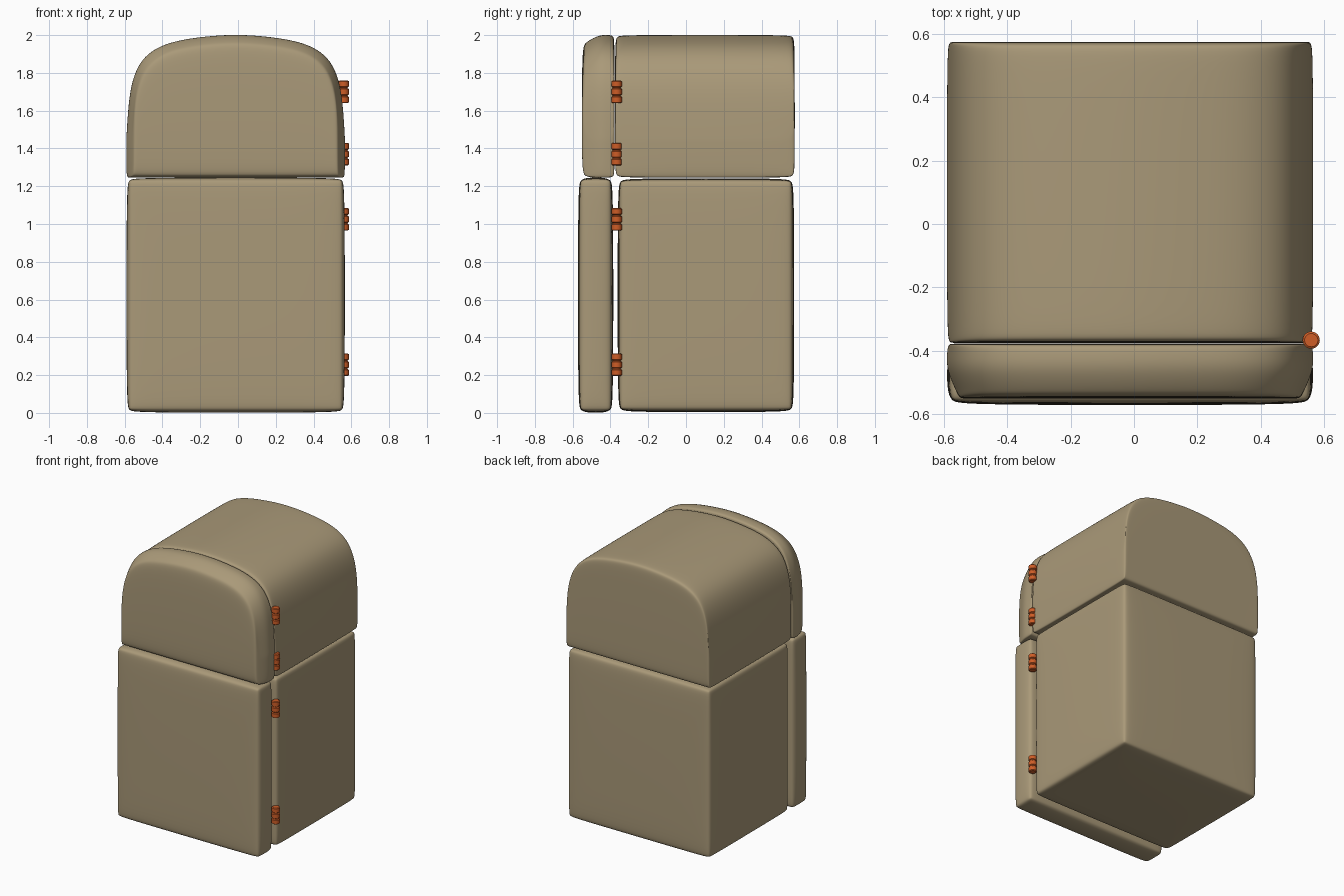
import bpy, bmesh
from mathutils import Vector

if "Cube" in bpy.data.objects:
    bpy.data.objects.remove(bpy.data.objects["Cube"])

CX = -0.0125          # body centre line in x
HW = 0.579            # body half width
ARCH = [(0, 2.003), (0.12, 1.997), (0.24, 1.983), (0.34, 1.963), (0.42, 1.932), (0.49, 1.88),
        (0.538, 1.795), (0.566, 1.67), (HW, 1.45)]


def material(name, color):
    m = bpy.data.materials.new(name)
    m.diffuse_color = (*color, 1)
    m.use_nodes = True
    m.node_tree.nodes["Principled BSDF"].inputs["Base Color"].default_value = m.diffuse_color
    return m


enamel = material("tan_enamel", (0.40, 0.32, 0.19))
orange = material("orange_metal", (0.62, 0.11, 0.02))


def arch_height(x):
    x = min(abs(x), HW)
    for (x0, z0), (x1, z1) in zip(ARCH, ARCH[1:]):
        if x <= x1 + 1e-6:
            return z0 + (z1 - z0) * (x - x0) / (x1 - x0)
    return ARCH[-1][1]


def soft_box(name, y0, y1, z0, z1, r, bulge=0.012, arched=False, front=None):
    """Subdivided cage with support loops; the rim is pulled in so faces bulge."""
    lo, hi = Vector((-HW, y0, z0)), Vector((HW, y1, z1))
    bm = bmesh.new()
    bmesh.ops.create_cube(bm, size=1)
    for v in bm.verts:
        v.co = Vector([lo[i] + (v.co[i] + 0.5) * (hi[i] - lo[i]) for i in range(3)])
    cuts = [[lo[i] + r, hi[i] - r] for i in range(3)]
    if arched:
        cuts[0] = [s * x for x, _ in ARCH[1:-1] for s in (-1, 1)] + [0]
    if front:
        cuts[1][0] = y0 + front
    for axis, values in enumerate(cuts):
        normal = Vector((0, 0, 0))
        normal[axis] = 1
        for value in values:
            bmesh.ops.bisect_plane(bm, geom=bm.verts[:] + bm.edges[:] + bm.faces[:],
                                   plane_co=normal * value, plane_no=normal)
    for v in bm.verts:
        c = v.co.copy()
        side = [(abs(c[i] - lo[i]) < 1e-4) - (abs(c[i] - hi[i]) < 1e-4) for i in range(3)]
        if arched and c.z > z0 + r + 1e-4:
            base = z0 + r
            v.co.z = base + (arch_height(c.x) - base) * (c.z - base) / (z1 - base)
        rim = sum(s != 0 for s in side) >= 2
        if arched:
            rim = rim and (side[1] != 0 or side[2] == 1)
        if rim:
            for i in range(3):
                v.co[i] += side[i] * bulge
        if front and side[1] == 1:
            v.co.x *= 0.95
            v.co.z = z0 + (v.co.z - z0) * 0.95
            if rim:
                v.co.y += 0.012
        v.co.x += CX
    mesh = bpy.data.meshes.new(name)
    bm.to_mesh(mesh)
    bm.free()
    mesh.shade_smooth()
    mesh.materials.append(enamel)
    ob = bpy.data.objects.new(name, mesh)
    bpy.context.collection.objects.link(ob)
    sub = ob.modifiers.new("smooth", 'SUBSURF')
    sub.levels = sub.render_levels = 3
    return ob


# Cabinet bodies
soft_box("lower_body", -0.363, 0.574, 0.003, 1.243, 0.06)
soft_box("upper_body", -0.376, 0.576, 1.245, 2.0, 0.05, bulge=0.006, arched=True)

# Doors
soft_box("lower_door", -0.573, -0.384, 0.0, 1.247, 0.055)
soft_box("upper_door", -0.552, -0.378, 1.245, 2.0, 0.035, bulge=0.004, arched=True, front=0.09)


def hinge(name, z):
    """Three chamfered knuckles stacked on a thinner pin, made as one spun profile."""
    profile = [(0, -0.06)]
    for k in (-0.0415, 0.0, 0.0415):
        profile += [(0.021, k - 0.0185), (0.027, k - 0.014), (0.027, k + 0.014), (0.021, k + 0.0185)]
    profile.append((0, 0.06))
    bm = bmesh.new()
    verts = [bm.verts.new((x, 0, h)) for x, h in profile]
    edges = [bm.edges.new(p) for p in zip(verts, verts[1:])]
    bmesh.ops.spin(bm, geom=verts + edges, cent=(0, 0, 0), axis=(0, 0, 1),
                   angle=6.283185307, steps=32)
    bmesh.ops.remove_doubles(bm, verts=bm.verts, dist=1e-4)
    bmesh.ops.recalc_face_normals(bm, faces=bm.faces)
    mesh = bpy.data.meshes.new(name)
    bm.to_mesh(mesh)
    bm.free()
    mesh.materials.append(orange)
    ob = bpy.data.objects.new(name, mesh)
    ob.location = (0.56, -0.367, z)
    bpy.context.collection.objects.link(ob)
    bpy.ops.object.select_all(action='DESELECT')
    ob.select_set(True)
    bpy.context.view_layer.objects.active = ob
    bpy.ops.object.shade_smooth_by_angle(angle=0.5)


# Door hinges on the right edge
for name, z in (("upper_door_top_hinge", 1.70), ("upper_door_bottom_hinge", 1.37),
                ("lower_door_top_hinge", 1.025), ("lower_door_bottom_hinge", 0.255)):
    hinge(name, z)
